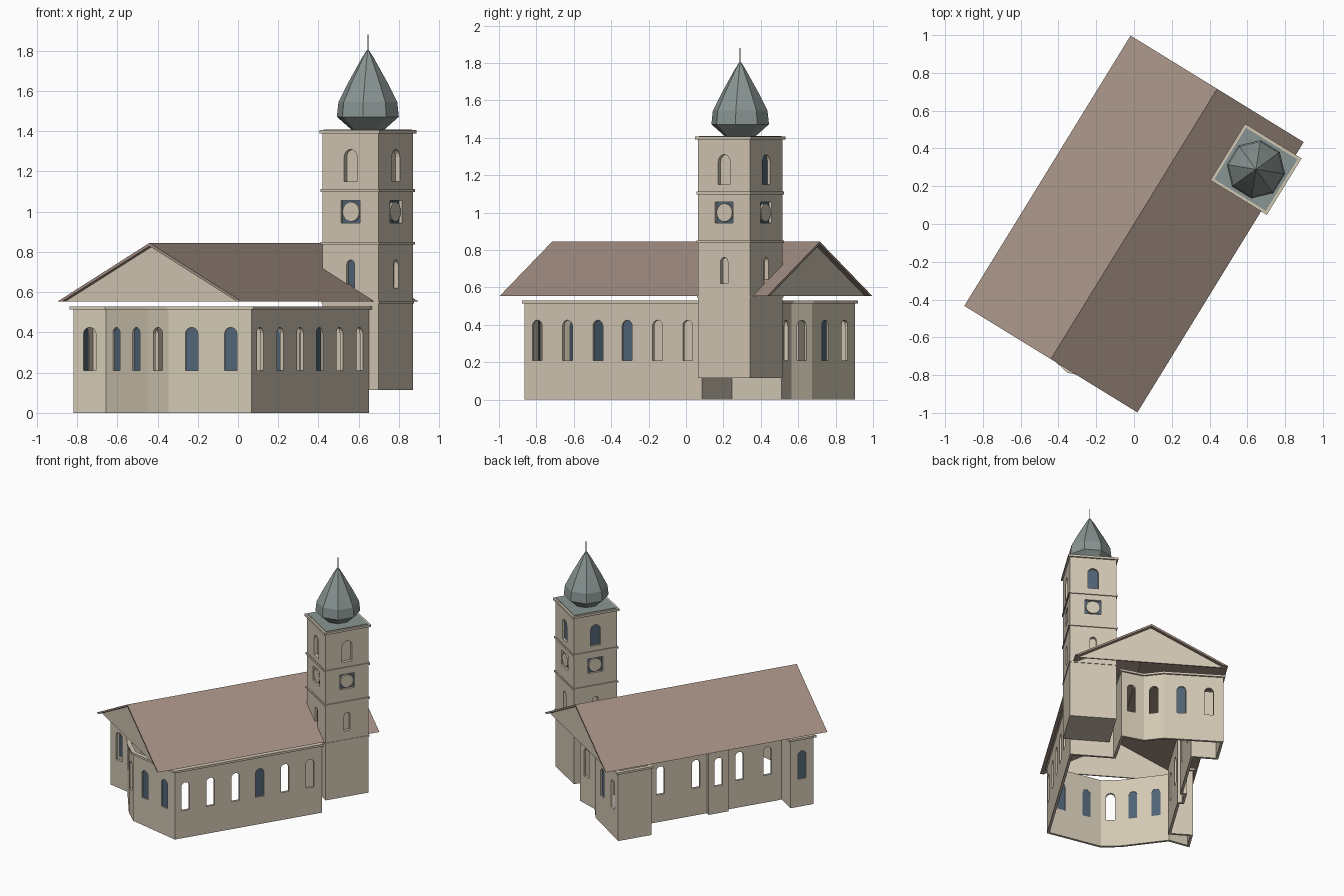
import bpy, bmesh, math
from mathutils import Vector

if "Cube" in bpy.data.objects:
    bpy.data.objects.remove(bpy.data.objects["Cube"])

ANGLE = math.radians(58.4)   # the church stands turned on its plot; built along local x


def material(name, col):
    m = bpy.data.materials.new(name)
    m.diffuse_color = (*col, 1)
    m.use_nodes = True
    m.node_tree.nodes["Principled BSDF"].inputs["Base Color"].default_value = m.diffuse_color
    return m


PLASTER = material("plaster", (0.64, 0.57, 0.45))
TILE = material("roof_tile", (0.37, 0.275, 0.23))
METAL = material("dome_metal", (0.25, 0.30, 0.29))
GLASS = material("blue_glass", (0.08, 0.127, 0.18))


def finish(name, bm, mat, recalc=True):
    if recalc:
        bmesh.ops.recalc_face_normals(bm, faces=bm.faces)
    me = bpy.data.meshes.new(name)
    bm.to_mesh(me)
    bm.free()
    ob = bpy.data.objects.new(name, me)
    bpy.context.collection.objects.link(ob)
    me.materials.append(mat)
    ob.rotation_euler.z = ANGLE
    return ob


def prism(bm, profile, origin, t, n, d0, d1):
    """Solid from an (across, height) profile, running from d0 to d1 along n."""
    rings = []
    for d in (d0, d1):
        rings.append([bm.verts.new((origin[0] + t[0] * a + n[0] * d,
                                    origin[1] + t[1] * a + n[1] * d, z)) for a, z in profile])
    k = len(profile)
    bm.faces.new(rings[0])
    bm.faces.new(rings[1][::-1])
    for i in range(k):
        j = (i + 1) % k
        bm.faces.new((rings[0][i], rings[0][j], rings[1][j], rings[1][i]))


def arch(w, z0, z1):
    r = w / 2
    pts = [(-r, z0), (r, z0)]
    return pts + [(r * math.cos(math.pi * i / 8), z1 - r + r * math.sin(math.pi * i / 8))
                  for i in range(9)]


def square(h, z0, z1):
    return [(-h, z0), (h, z0), (h, z1), (-h, z1)]


def apply_modifiers(ob):
    dg = bpy.context.evaluated_depsgraph_get()
    me = bpy.data.meshes.new_from_object(ob.evaluated_get(dg))
    ob.modifiers.clear()
    ob.data = me


def cut(ob, bm):
    cutter = finish("cutter", bm, PLASTER)
    cutter.hide_render = True
    mod = ob.modifiers.new("openings", 'BOOLEAN')
    mod.operation, mod.solver, mod.object = 'DIFFERENCE', 'EXACT', cutter
    apply_modifiers(ob)
    bpy.data.objects.remove(cutter)


# Nave footprint: corner, then windows on the wall to the next corner (fraction, glazed)
PLAN = [
    ((-.70, -.51), [(.25, 1), (.72, 1)]), ((-.843, -.112), [(.5, 0)]),
    ((-.817, .026), [(.27, 1), (.75, 1)]), ((-.69, .345), [(.5, 0)]),
    ((-.75, .50), [(.5, 1)]), ((-.576, .50), []),
    ((-.576, .345), [(.26, 0), (.77, 0)]), ((-.16, .345), []),
    ((-.16, .375), [(.5, 0)]), ((-.01, .375), []),
    ((-.01, .345), [(.17, 0), (.71, 0)]), ((.487, .345), []),
    ((.487, .52), []), ((.74, .52), [(.24, 0), (.70, 1)]),
    ((.73, .10), [(.5, 0)]), ((.68, -.03), [(.55, 0)]),
    ((.72, -.195), []), ((.415, -.205), []),
    ((.415, -.51), [(.081, 0), (.251, 0), (.422, 1), (.587, 0), (.758, 0), (.928, 0)]),
]


def wall_ring(name, z0, z1, thickness, offset):
    bm = bmesh.new()
    lo = [bm.verts.new((*p, z0)) for p, _ in PLAN]
    hi = [bm.verts.new((*p, z1)) for p, _ in PLAN]
    for i in range(len(PLAN)):
        j = (i + 1) % len(PLAN)
        bm.faces.new((lo[i], hi[i], hi[j], lo[j]))
    ob = finish(name, bm, PLASTER, recalc=False)
    s = ob.modifiers.new("thickness", 'SOLIDIFY')
    s.thickness, s.offset, s.use_even_offset = thickness, offset, True
    apply_modifiers(ob)
    return ob


# Nave walls with arched windows, and the cornice
walls = wall_ring("nave_walls", 0, .53, .018, -1)
wall_ring("nave_cornice", .514, .53, .012, 1)
holes, panes = bmesh.new(), bmesh.new()
for i, (p, windows) in enumerate(PLAN):
    a, b = Vector(p), Vector(PLAN[(i + 1) % len(PLAN)][0])
    t = (b - a).normalized()
    n = Vector((-t.y, t.x))
    for f, glazed in windows:
        prism(holes, arch(.062, .21, .425), a.lerp(b, f), t, n, -.05, .03)
        if glazed:
            prism(panes, arch(.062, .21, .425), a.lerp(b, f), t, n, -.015, -.010)
cut(walls, holes)
finish("nave_window_panes", panes, GLASS)

# Gabled roof shell and the two gable walls
bm = bmesh.new()
prism(bm, [(-.538, .553), (-.512, .553), (0, .829), (.512, .553), (.538, .553), (0, .845)],
      (0, 0), (0, 1), (1, 0), -.84, .84)
finish("nave_roof", bm, TILE)
bm = bmesh.new()
for s in (-1, 1):
    prism(bm, [(-.511, .553), (.511, .553), (0, .829)], (0, 0), (0, 1), (1, 0), s * .81, s * .80)
finish("gables", bm, PLASTER)

# Tower shaft with window and clock recesses on each side
TX, TY, H = .585, -.398, .1635
bm = bmesh.new()
prism(bm, square(H, .115, 1.395), (TX, TY), (0, 1), (1, 0), -H, H)
tower = finish("tower", bm, PLASTER)
holes, panes, discs = bmesh.new(), bmesh.new(), bmesh.new()
disc = [(.049 * math.cos(math.pi * i / 8), 1.0 + .049 * math.sin(math.pi * i / 8)) for i in range(16)]
SIDES = [((-1, 0), 0, 1), ((0, -1), 0, 0), ((1, 0), 1, 0), ((0, 1), 1, 0)]
for n, top_glazed, low_glazed in SIDES:
    t = (-n[1], n[0])
    c = (TX + n[0] * H, TY + n[1] * H)
    for prof, glazed in ((arch(.075, 1.15, 1.31), top_glazed), (arch(.046, .62, .76), low_glazed),
                         (square(.056, .944, 1.056), 1)):
        prism(holes, prof, c, t, n, -.025, .02)
        if glazed:
            prism(panes, prof, c, t, n, -.023, -.016)
    prism(discs, disc, c, t, n, -.018, -.002)
cut(tower, holes)
finish("tower_panes", panes, GLASS)
finish("clock_faces", discs, PLASTER)

# String courses, top cornice and metal deck
bm = bmesh.new()
for z0, z1, o in ((.545, .555, .004), (.838, .85, .007), (1.098, 1.112, .007), (1.39, 1.406, .012)):
    prism(bm, square(H + o, z0, z1), (TX, TY), (0, 1), (1, 0), -H - o, H + o)
finish("tower_cornices", bm, PLASTER)
bm = bmesh.new()
prism(bm, square(.16, 1.40, 1.41), (TX, TY), (0, 1), (1, 0), -.16, .16)
finish("tower_deck", bm, METAL)

# Eight-sided onion dome with spike
bm = bmesh.new()
rings = []
for r, z in ((.085, 1.41), (.156, 1.472), (.148, 1.545), (.10, 1.64), (.055, 1.72),
             (.03, 1.765), (.007, 1.80), (.003, 1.805), (.003, 1.88)):
    rings.append([bm.verts.new((TX + r * math.cos(math.pi * (k + .5) / 4),
                                TY + r * math.sin(math.pi * (k + .5) / 4), z)) for k in range(8)])
for a, b in zip(rings, rings[1:]):
    for k in range(8):
        j = (k + 1) % 8
        bm.faces.new((a[k], a[j], b[j], b[k]))
bm.faces.new(rings[0][::-1])
bm.faces.new(rings[-1])
finish("onion_dome", bm, METAL)
